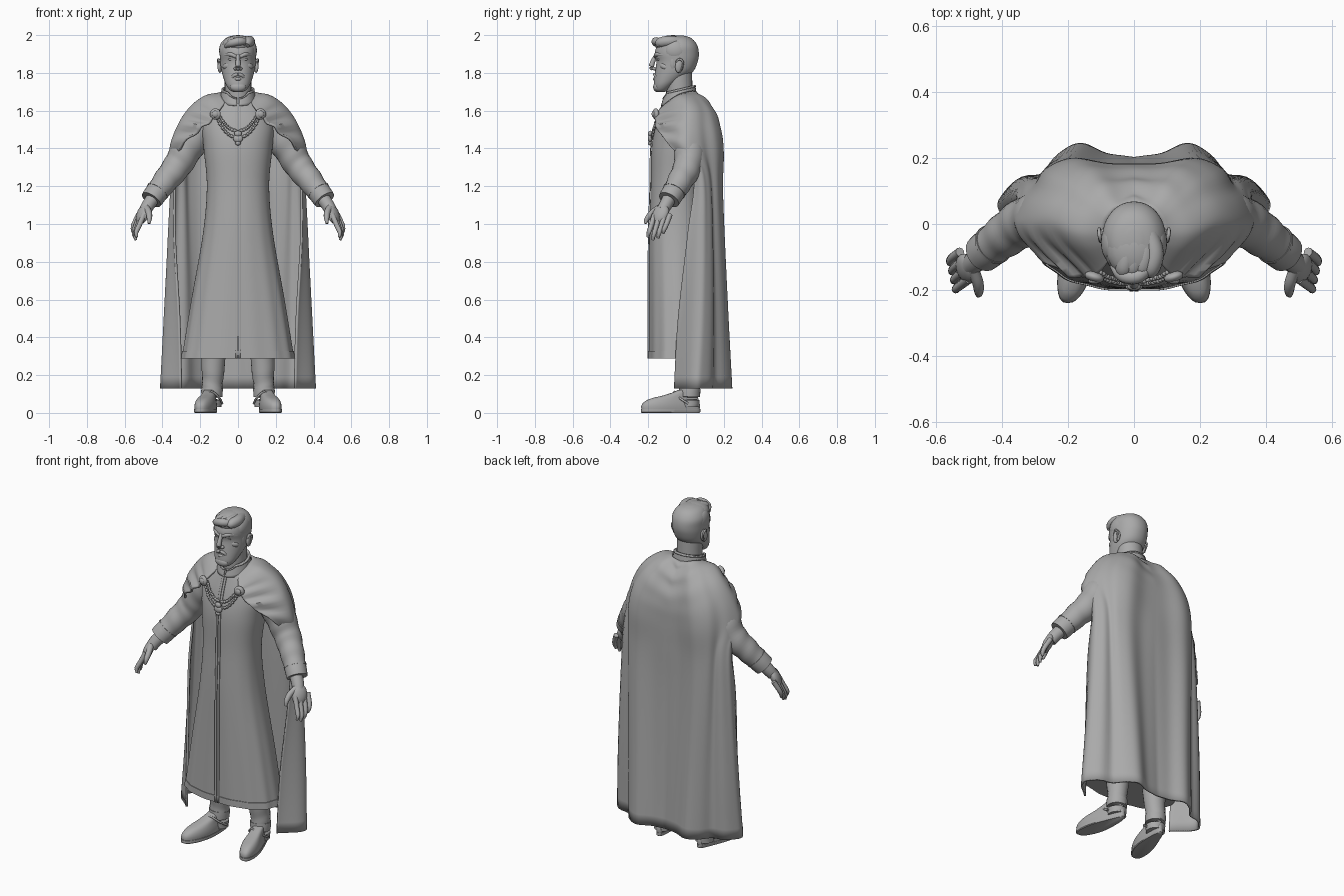
import bpy, bmesh, math
from mathutils import Vector, Euler

if "Cube" in bpy.data.objects:
    bpy.data.objects.remove(bpy.data.objects["Cube"])

GREY = (0.4, 0.4, 0.4, 1)
grey = bpy.data.materials.new("plain_grey")
grey.use_nodes = True
grey.diffuse_color = GREY
grey.node_tree.nodes["Principled BSDF"].inputs["Base Color"].default_value = GREY
SIDES = (("left", 1), ("right", -1))


def finish(name, bm, angle=40, thick=0):
    bmesh.ops.recalc_face_normals(bm, faces=bm.faces)
    mesh = bpy.data.meshes.new(name)
    bm.to_mesh(mesh)
    bm.free()
    obj = bpy.data.objects.new(name, mesh)
    bpy.context.collection.objects.link(obj)
    mesh.materials.append(grey)
    if thick:
        mod = obj.modifiers.new("thickness", 'SOLIDIFY')
        mod.thickness, mod.offset = thick, 0
    bpy.ops.object.select_all(action='DESELECT')
    obj.select_set(True)
    bpy.context.view_layer.objects.active = obj
    bpy.ops.object.shade_smooth_by_angle(angle=math.radians(angle))


def grid(name, rows, closed=True, **kw):
    """Skin a list of equally long point rows."""
    bm = bmesh.new()
    vs = [[bm.verts.new(p) for p in row] for row in rows]
    n = len(vs[0])
    for a, b in zip(vs, vs[1:]):
        for i in range(n if closed else n - 1):
            j = (i + 1) % n
            bm.faces.new((a[i], a[j], b[j], b[i]))
    if closed:
        bm.faces.new(vs[0])
        bm.faces.new(vs[-1])
    finish(name, bm, **kw)


def spline(keys, steps):
    """Smooth curve through tuples of any length."""
    k = [Vector(p) for p in keys]
    k = [2 * k[0] - k[1]] + k + [2 * k[-1] - k[-2]]
    out = []
    for a, b, c, d in zip(k, k[1:], k[2:], k[3:]):
        for s in range(steps):
            t = s / steps
            out.append(b + (c - a) * t / 2 + (a - 2.5 * b + 2 * c - d / 2) * t * t
                       + (1.5 * (b - c) + (d - a) / 2) * t ** 3)
    return out + [k[-2]]


def oval(z, front, back, rx, n=48, power=2.0, fold=0):
    pts = []
    for i in range(n):
        a = math.tau * i / n
        c, s = math.cos(a), math.sin(a)
        k = 1 + fold * math.cos(14 * a)
        x = rx * k * math.copysign(abs(c) ** (2 / power), c)
        y = (back - front) / 2 * k * math.copysign(abs(s) ** (2 / power), s)
        pts.append((x, y + (front + back) / 2, z))
    return pts


def limb(name, keys, side=1, steps=5, n=16, wrinkle=0):
    """Round tube through (x, y, z, radius) keys, mirrored by side."""
    path, rows = spline(keys, steps), []
    for i, p in enumerate(path):
        q, r = path[min(i + 1, len(path) - 1)], path[max(i - 1, 0)]
        turn = Vector((q - r)[:3]).to_track_quat('Z', 'Y')
        ring = []
        for j in range(n):
            a = math.tau * j / n
            rad = p[3] * (1 + wrinkle * math.sin(1.1 * i + 1.5 * math.sin(a)))
            v = Vector(p[:3]) + turn @ Vector((rad * math.cos(a), rad * math.sin(a), 0))
            ring.append((side * v.x, v.y, v.z))
        rows.append(ring)
    grid(name, rows, angle=50)


def blob(name, loc, size, rot=(0, 0, 0), side=1):
    bm = bmesh.new()
    bmesh.ops.create_uvsphere(bm, u_segments=20, v_segments=12, radius=1)
    turn = Euler(rot).to_matrix()
    for v in bm.verts:
        p = turn @ Vector(a * b for a, b in zip(v.co, size)) + Vector(loc)
        v.co = (side * p.x, p.y, p.z)
    finish(name, bm)


# Robe: height, front, back, half width
ROBE = spline([(.288, -.198, .12, .295), (.6, -.197, .11, .245), (.95, -.195, .09, .185),
               (1.2, -.187, .08, .165), (1.4, -.183, .11, .182), (1.52, -.16, .12, .19),
               (1.61, -.13, .1, .15), (1.66, -.11, .05, .085)], 8)


def robe_row(r, grow=0):
    fold = .014 * max(0, 1 - r[0] / 1.2)
    return oval(r[0], r[1] - grow, r[2] + grow, r[3] + grow, 112, 2.3, fold)


def robe_front(z):
    return min(ROBE, key=lambda r: abs(r[0] - z))[1]


grid("robe", [robe_row(r) for r in ROBE])
grid("robe_hem_band", [robe_row(r, .004) for r in ROBE if r[0] < .36])

# Front placket with a parted seam
for label, s in SIDES:
    strip = [[(s * x, r[1] - .004, r[0]) for x in (.002, .008, .014)] for r in ROBE[:-4]]
    grid(label + "_placket", strip, closed=False, thick=.005)

# Cape: front edge, shoulder line, back fold and spine for each level
LEVELS = [
    ((.07, -.1, 1.64), (.09, -.04, 1.68), (.07, .03, 1.7), (0, .05, 1.69)),
    ((.1, -.14, 1.6), (.17, -.03, 1.672), (.12, .09, 1.665), (0, .1, 1.64)),
    ((.13, -.16, 1.56), (.25, 0, 1.615), (.17, .14, 1.595), (0, .14, 1.57)),
    ((.2, -.15, 1.5), (.315, 0, 1.52), (.22, .165, 1.5), (0, .17, 1.48)),
    ((.3, -.08, 1.41), (.355, .02, 1.4), (.24, .18, 1.38), (0, .175, 1.36)),
    ((.33, .04, 1.26), (.345, .09, 1.26), (.24, .18, 1.2), (0, .175, 1.2)),
    ((.335, .01, .95), (.36, .1, .95), (.23, .19, .95), (0, .175, .95)),
    ((.31, -.04, .5), (.385, .09, .5), (.21, .21, .5), (0, .185, .5)),
    ((.3, -.06, .13), (.405, .07, .13), (.2, .228, .13), (0, .195, .13))]
columns = [spline([lev[i] for lev in LEVELS], 6) for i in range(4)]
cape = []
for v, keys in enumerate(zip(*columns)):
    e, s, c, b = keys
    mirror = [Vector((-p.x, p.y, p.z)) for p in (c, s, e)]
    row = spline([e, s, c, b] + mirror, 16)
    drop = v / (len(columns[0]) - 1)
    for i, p in enumerate(row):
        u = abs(i - 48) / 48
        out = math.copysign(1, p.x)
        # Hanging folds, with one deep valley beside the back panel
        wave = math.cos(u * 26 + .6 * math.sin(drop * 5)) * math.sin(math.pi * min(1, u * 1.1 + .1))
        wave *= .002 + .005 * drop
        valley = .034 * drop * math.exp(-((u - .47) / .06) ** 2)
        p.y += wave - valley
        p.x -= out * valley * .5
        # Cowl folds on the back and gathers over each shoulder
        p.y += .008 * math.sin(v * .9 + u * 9) * max(0, 1 - u * 2) * max(0, 1 - drop * 2.2)
        gather = max(0, 1 - abs(v - 17) / 10) * max(0, u - .5) * 2 * math.sin(math.pi * min(1, 2.6 - 2.4 * u))
        gather *= .016 * math.cos(v * 1.25 + u * 4)
        p += Vector((out * .6, -.5, .6)) * gather
    cape.append(row)
grid("cape", cape, closed=False, angle=60, thick=.012)

# Sleeves, cuffs and hands
for label, s in SIDES:
    limb(label + "_sleeve", [(.15, .02, 1.55, .085), (.25, .02, 1.43, .086), (.32, .01, 1.31, .076),
                             (.39, -.035, 1.22, .066), (.452, -.085, 1.135, .056)], s, 8, 24, .025)
    limb(label + "_cuff", [(.425, -.062, 1.175, .06), (.442, -.076, 1.152, .06),
                           (.459, -.09, 1.128, .058)], s, 3, 24)
    limb(label + "_cuff_trim", [(.423, -.06, 1.178, .063), (.428, -.064, 1.171, .063)], s, 2, 24)
    limb(label + "_wrist", [(.44, -.08, 1.15, .037), (.475, -.108, 1.1, .035), (.492, -.125, 1.07, .032)], s)
    blob(label + "_palm", (.504, -.135, 1.052), (.027, .046, .058), (-.25, -.4, -.5), s)
    for k, name in enumerate(("index", "middle", "ring", "little")):
        y, x = -.18 + .027 * k, -.006 + .009 * k
        length = (.1, .115, .105, .08)[k]
        limb(f"{label}_{name}_finger", [(.505 + x, y + .014, 1.05, .0145),
             (.53 + x, y - .005, 1.03 - length * .4, .0135),
             (.543 + x * .6, y - .017, 1.03 - length * .75, .012),
             (.539 + x * .6, y - .022, 1.03 - length, .007)], s, 4, 10)
    limb(label + "_thumb", [(.485, -.14, 1.085, .018), (.472, -.178, 1.06, .017),
                            (.469, -.205, 1.03, .014), (.471, -.216, 1.002, .007)], s, 4, 10)


def foot(z, grow, s, heel=.075, toe=-.238):
    """Blunt shoe outline turned slightly outwards."""
    ring = []
    for i in range(40):
        a = math.tau * i / 40
        c = math.cos(a)
        y = heel + grow + (toe - heel - 2 * grow) * (1 - math.sin(a)) / 2
        t = max(0, .075 - y) / .313
        w = (.044 + .011 * math.sin(t * 4 - 1.4)) * math.copysign(abs(c) ** .7, c)
        ring.append((s * (.135 + .065 * t ** 1.2 + w * (1 + grow * 15)), y, z))
    return ring


# Legs and boots
for label, s in SIDES:
    limb(label + "_leg", [(.125, .01, .5, .075), (.13, .015, .28, .064), (.135, .02, .17, .056),
                          (.138, .02, .09, .055)], s, 5, 20, .02)
    limb(label + "_boot_top", [(.138, .018, .03, .052), (.138, .018, .1, .057),
                               (.137, .02, .13, .058)], s, 4, 20)
    grid(label + "_boot_sole", [foot(0, -.004, s), foot(.004, .001, s), foot(.02, .001, s)])
    upper = [foot(.018, -.003, s), foot(.035, 0, s), foot(.052, -.003, s, toe=-.232),
             foot(.068, -.007, s, toe=-.215), foot(.08, -.012, s, toe=-.185),
             foot(.092, -.014, s, toe=-.135), foot(.108, -.014, s, toe=-.085),
             foot(.122, -.016, s, toe=-.055)]
    grid(label + "_boot_upper", upper, angle=70)
    limb(label + "_boot_strap", [(.083, .01, .05, .006), (.1, -.035, .08, .006), (.14, -.06, .112, .006),
                                 (.185, -.035, .08, .006), (.192, .01, .05, .006)], s, 5, 8)


def collar_row(h, grow):
    """Tilted neck ring, parted at the throat."""
    row = []
    for i in range(57):
        a = -math.pi / 2 + .07 + (math.tau - .14) * i / 56
        y = math.sin(a)
        part = .028 * h * max(0, -y - .75) * 4
        row.append(((.08 + grow) * math.cos(a), -.036 + (.08 + grow) * y,
                    1.645 + .02 * y + .07 * h - part))
    return row


grid("collar", [collar_row(h / 4, .012 - .003 * h) for h in range(5)], closed=False, thick=.01)
grid("collar_trim", [collar_row(h, .004) for h in (.85, .96)], closed=False, thick=.009)
limb("neck", [(0, -.03, 1.6, .07), (0, -.035, 1.7, .07), (0, -.04, 1.8, .072)], n=24)

# Head: height, front, back, half width
HEAD = [(1.698, -.15, -.115, .02), (1.708, -.165, -.095, .042), (1.735, -.17, -.06, .062),
        (1.77, -.168, -.01, .076), (1.81, -.163, .04, .087), (1.86, -.157, .062, .093),
        (1.9, -.166, .068, .096), (1.94, -.155, .062, .095), (1.972, -.135, .042, .078),
        (1.99, -.11, .015, .054), (1.999, -.07, -.02, .02)]
grid("head", [oval(*r, power=2.1) for r in spline(HEAD, 4)], angle=60)
limb("nose", [(0, -.158, 1.893, .011), (0, -.173, 1.865, .012), (0, -.183, 1.835, .014),
              (0, -.176, 1.818, .01)])
limb("lower_lip", [(-.025, -.153, 1.765, .006), (0, -.168, 1.768, .008), (.025, -.153, 1.765, .006)])
blob("chin_beard", (0, -.153, 1.725), (.042, .021, .026))
for label, s in SIDES:
    blob(label + "_nostril", (.013, -.168, 1.822), (.01, .012, .009), side=s)
    limb(label + "_brow", [(.01, -.162, 1.885, .009), (.04, -.153, 1.898, .011), (.075, -.115, 1.892, .006)], s)
    blob(label + "_eye", (.037, -.143, 1.872), (.015, .009, .008), side=s)
    blob(label + "_cheekbone", (.048, -.11, 1.838), (.036, .03, .022), (0, .4, .5), s)
    limb(label + "_moustache", [(0, -.167, 1.793, .008), (.022, -.161, 1.785, .009),
                                (.042, -.14, 1.755, .006)], s)
    blob(label + "_ear", (.095, -.035, 1.838), (.012, .023, .038), (-.15, 0, .3), s)
    limb(label + "_ear_rim", [(.099, -.05, 1.82, .004), (.101, -.05, 1.86, .005), (.105, -.03, 1.872, .006),
                              (.105, -.015, 1.85, .005), (.099, -.03, 1.805, .004)], s, 5, 8)
    blob(label + "_side_hair", (.07, -.055, 1.918), (.03, .06, .055), side=s)
    blob(label + "_sideburn", (.083, -.07, 1.86), (.01, .016, .045), side=s)

# Swept hair and forelock
blob("crown_hair", (0, -.07, 1.95), (.085, .095, .05))
for k in range(4):
    x = -.03 + .027 * k
    limb(f"hair_lock_{k}", [(x * .7 + .01, -.03, 1.963, .028), (x + .01, -.09, 1.967, .029),
                            (x, -.135, 1.96, .027), (x - .005, -.152, 1.945, .015)], n=16)
limb("forelock", [(.05, -.125, 1.96, .018), (.01, -.158, 1.967, .022), (-.035, -.155, 1.957, .02),
                  (-.065, -.125, 1.94, .01)])

# Clasps, chains and pendant
for label, s in SIDES:
    blob(label + "_clasp", (.12, -.16, 1.582), (.03, .016, .03), (0, 0, .3), s)
    blob(label + "_clasp_stud", (.12, -.172, 1.582), (.018, .01, .018), side=s)
    for name, low, top in (("upper", 1.495, .1), ("lower", 1.46, .12)):
        for k in range(15):
            t = k / 14
            z = low + (1.575 - low) * t ** 2
            blob(f"{label}_{name}_chain_link_{k}", (.012 + (top - .012) * t, robe_front(z) - .006, z),
                 (.009, .007, .006 + .003 * (k % 2)), (0, -1.1 * t, 0), s)
for k, (z, r) in enumerate(((1.478, .02), (1.452, .026), (1.428, .015))):
    blob(f"pendant_{k}", (0, -.19, z), (r, .012, r * .8))
